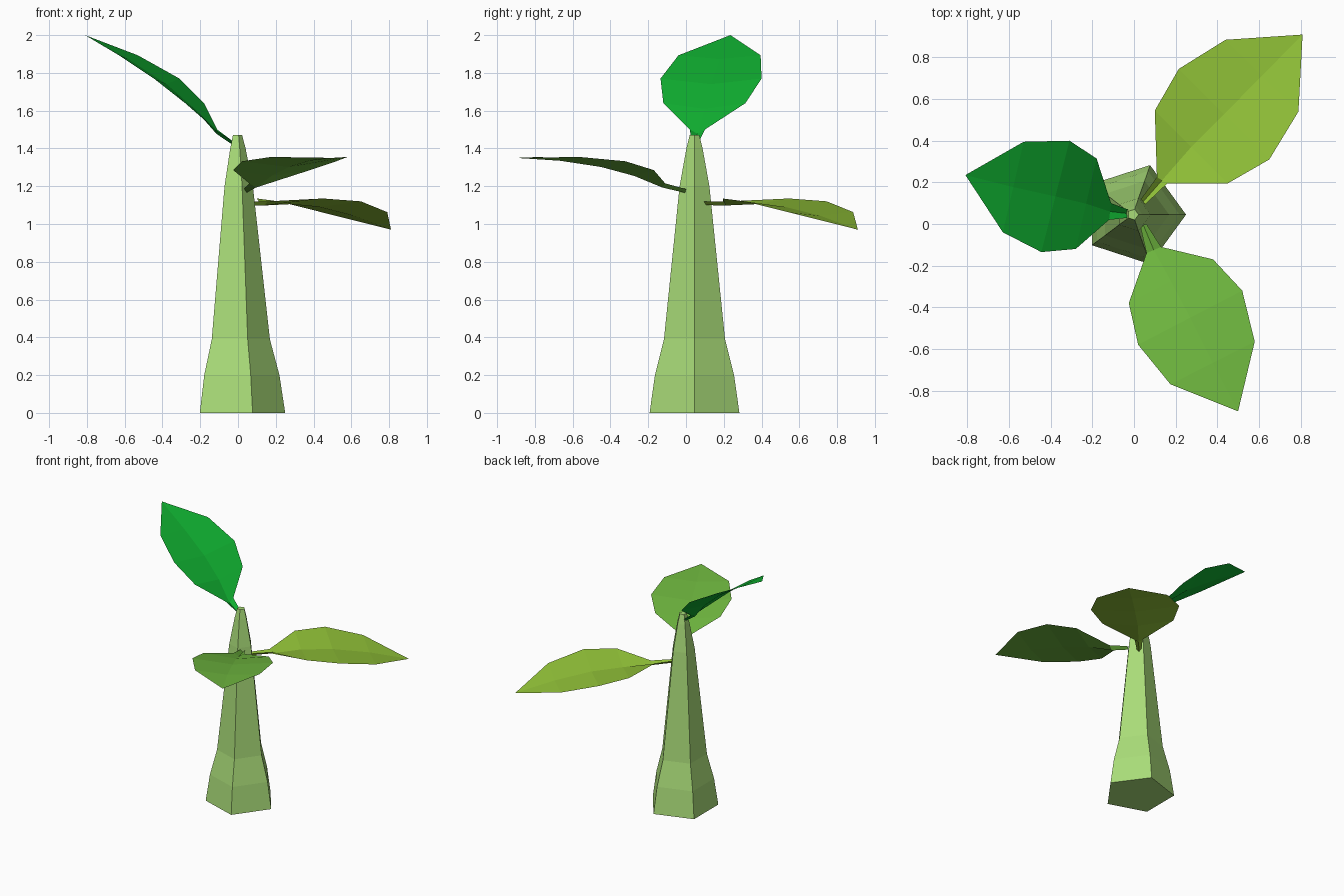
import bpy, math

if "Cube" in bpy.data.objects:
    bpy.data.objects.remove(bpy.data.objects["Cube"])


def material(name, rgb):
    m = bpy.data.materials.new(name)
    m.diffuse_color = (*rgb, 1)
    m.use_nodes = True
    m.node_tree.nodes["Principled BSDF"].inputs["Base Color"].default_value = m.diffuse_color
    return m


def add_mesh(name, verts, faces, rgb):
    me = bpy.data.meshes.new(name)
    me.from_pydata(verts, [], faces)
    me.materials.append(material(name + "_colour", rgb))
    ob = bpy.data.objects.new(name, me)
    bpy.context.collection.objects.link(ob)
    return ob


def stem(rings, cy, sides=5):
    """Tapered five-sided trunk from (radius, height) rings."""
    verts, faces = [], []
    for r, z in rings:
        for i in range(sides):
            a = math.tau * i / sides
            verts.append((r * math.cos(a) - 0.005 * z / 1.47, cy + r * math.sin(a), z))
    for k in range(len(rings) - 1):
        for i in range(sides):
            j = (i + 1) % sides
            a, b = k * sides, (k + 1) * sides
            faces.append((a + i, a + j, b + j, b + i))
    faces.append(tuple(reversed(range(sides))))
    faces.append(tuple(range(len(verts) - sides, len(verts))))
    add_mesh("stem", verts, faces, (0.40, 0.72, 0.19))


def leaf(name, rows, tip, rgb, folds=(0.02, 0.022, 0.03, 0.03, 0.02)):
    """Folded sheet: rows of (left x, y, right x, y, z), sunk along the midrib."""
    verts, faces = [], []
    for (lx, ly, rx, ry, z), d in zip(rows, folds):
        verts += [(lx, ly, z), ((lx + rx) / 2, (ly + ry) / 2, z - d), (rx, ry, z)]
    t = len(verts)
    verts.append(tip)
    for k in range(len(rows) - 1):
        for s in (0, 1):
            a = 3 * k + s
            faces.append((a, a + 1, a + 4, a + 3))
    faces += [(t - 3, t - 2, t), (t - 2, t - 1, t)]
    add_mesh(name, verts, faces, rgb)


stem([(0.25, 0), (0.22, 0.2), (0.17, 0.39), (0.126, 0.8),
      (0.083, 1.2), (0.045, 1.4), (0.027, 1.47)], 0.045)

# Upper leaf, rising to the left
leaf("upper_leaf", [
    (-0.03, 0.03, -0.03, 0.07, 1.44),
    (-0.12, 0.02, -0.11, 0.10, 1.50),
    (-0.28, -0.12, -0.18, 0.315, 1.64),
    (-0.445, -0.135, -0.31, 0.40, 1.77),
    (-0.63, -0.04, -0.53, 0.395, 1.893)],
    (-0.81, 0.235, 2.0), (0.005, 0.43, 0.03))

# Middle leaf, reaching to the front
leaf("middle_leaf", [
    (0.03, -0.01, 0.06, 0.0, 1.185),
    (0.06, -0.14, 0.13, -0.11, 1.215),
    (-0.025, -0.38, 0.38, -0.17, 1.285),
    (0.02, -0.58, 0.52, -0.32, 1.332),
    (0.175, -0.77, 0.58, -0.565, 1.355)],
    (0.50, -0.90, 1.35), (0.16, 0.48, 0.05))

# Lower leaf, drooping to the back right
leaf("lower_leaf", [
    (0.03, 0.115, 0.055, 0.095, 1.12),
    (0.11, 0.225, 0.16, 0.195, 1.12),
    (0.10, 0.545, 0.45, 0.195, 1.135),
    (0.215, 0.745, 0.65, 0.31, 1.12),
    (0.44, 0.885, 0.79, 0.54, 1.063)],
    (0.81, 0.91, 0.97), (0.29, 0.55, 0.04))
